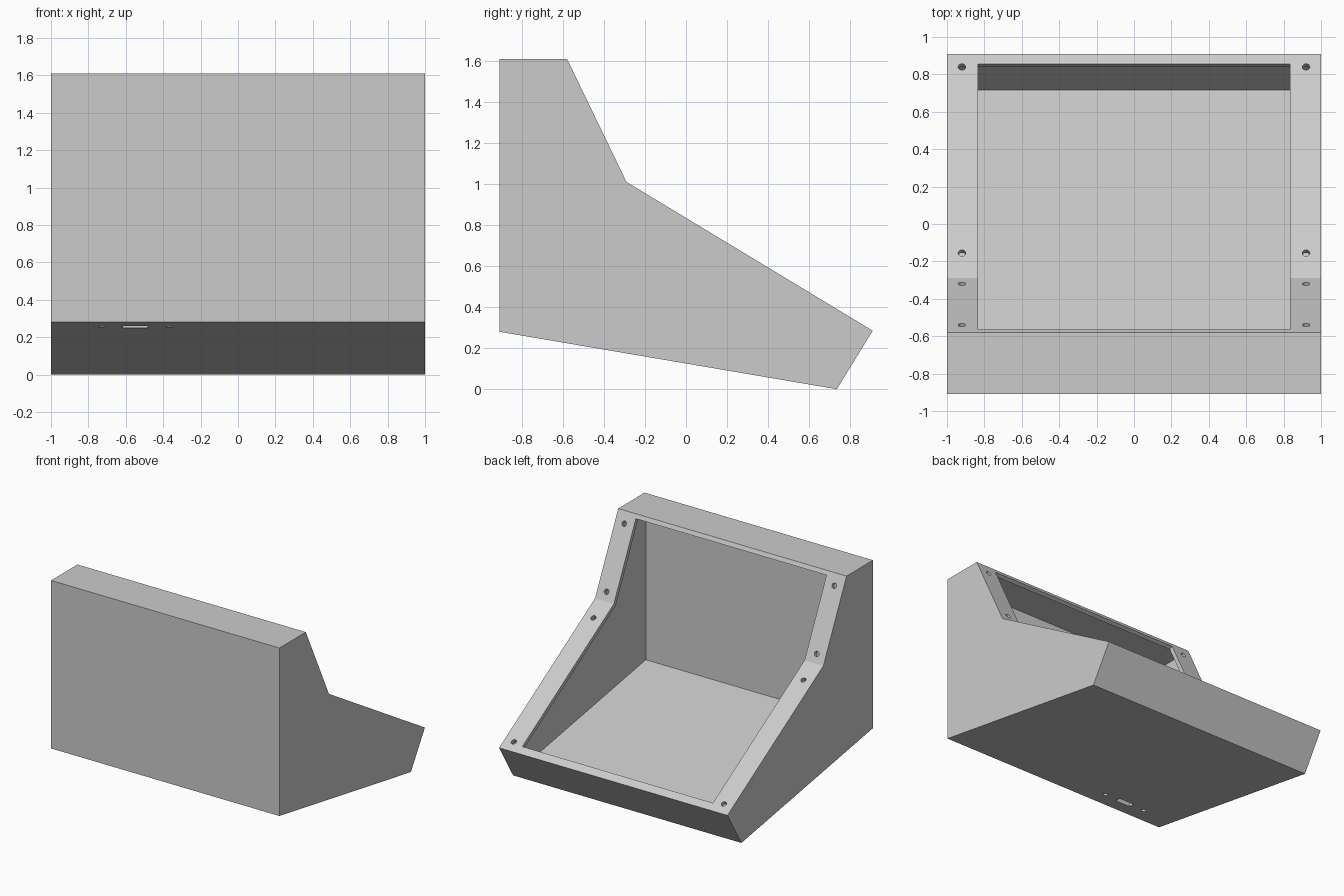
import bpy, bmesh
from mathutils import Vector, Matrix

if "Cube" in bpy.data.objects:
    bpy.data.objects.remove(bpy.data.objects["Cube"], do_unlink=True)

grey = bpy.data.materials.new("light_grey")
grey.use_nodes = True
colour = (0.6, 0.6, 0.6, 1)
grey.diffuse_color = colour
grey.node_tree.nodes["Principled BSDF"].inputs["Base Color"].default_value = colour


def finish(bm, name):
    bmesh.ops.recalc_face_normals(bm, faces=bm.faces)
    mesh = bpy.data.meshes.new(name)
    bm.to_mesh(mesh)
    bm.free()
    mesh.materials.append(grey)
    ob = bpy.data.objects.new(name, mesh)
    bpy.context.collection.objects.link(ob)
    return ob


def prism(name, profile, half):
    """Extrude a side profile of (y, z) points across the width."""
    bm = bmesh.new()
    face = bm.faces.new([bm.verts.new((-half, p[0], p[1])) for p in profile])
    geom = bmesh.ops.extrude_face_region(bm, geom=[face])["geom"]
    moved = [v for v in geom if isinstance(v, bmesh.types.BMVert)]
    bmesh.ops.translate(bm, verts=moved, vec=(2 * half, 0, 0))
    return finish(bm, name)


def cylinder(name, centre, normal, radius, depth):
    bm = bmesh.new()
    turn = Vector(normal).to_track_quat("Z", "Y").to_matrix().to_4x4()
    bmesh.ops.create_cone(bm, cap_ends=True, segments=24, radius1=radius, radius2=radius,
                          depth=depth, matrix=Matrix.Translation(centre) @ turn)
    return finish(bm, name)


def slot(name, centre, normal, size):
    bm = bmesh.new()
    turn = Vector(normal).to_track_quat("Z", "Y").to_matrix().to_4x4()
    bmesh.ops.create_cube(bm, size=1, matrix=Matrix.Translation(centre) @ turn
                          @ Matrix.Diagonal((*size, 1)))
    return finish(bm, name)


def inset(points, widths):
    """Move each edge of a clockwise profile inwards by its own width."""
    lines = []
    for i, w in enumerate(widths):
        a, b = points[i], points[(i + 1) % len(points)]
        d = (b - a).normalized()
        lines.append((a + Vector((d.y, -d.x)) * w, d))
    result = []
    for i, (p, d) in enumerate(lines):
        q, e = lines[i - 1]
        t = (q - p).cross(e) / d.cross(e)
        result.append(p + d * t)
    return result


def cut(target, cutter):
    cutter.hide_render = True
    mod = target.modifiers.new("cut", "BOOLEAN")
    mod.operation = "DIFFERENCE"
    mod.solver = "EXACT"
    mod.object = cutter
    bpy.context.view_layer.update()
    new = bpy.data.meshes.new_from_object(
        target.evaluated_get(bpy.context.evaluated_depsgraph_get()))
    target.modifiers.clear()
    target.data = new
    bpy.data.objects.remove(cutter, do_unlink=True)


# Outer side profile, from the top back corner round to the bottom back corner
outline = [Vector(p) for p in ((-0.91, 1.61), (-0.58, 1.61), (-0.29, 1.01),
                               (0.91, 0.285), (0.735, 0), (-0.91, 0.28))]
WALL, LIP = 0.036, 0.031
housing = prism("console_housing", outline, 1.0)

# Hollow interior
cut(housing, prism("cavity", inset(outline, (WALL, LIP, LIP, WALL, WALL, WALL)), 1 - WALL))

# Panel opening through both sloped faces
top, kink, low = outline[1:4]
steep, shallow = (kink - top).normalized(), (low - kink).normalized()
n_steep, n_shallow = Vector((-steep.y, steep.x)), Vector((-shallow.y, shallow.x))
first, last = top + steep * 0.034, low - shallow * 0.064
middle = n_steep + n_shallow
cut(housing, prism("opening", (first + n_steep * 0.1, kink + middle * 0.06,
                               last + n_shallow * 0.1, last - n_shallow * 0.04,
                               kink - middle * 0.03, first - n_steep * 0.04), 0.835))

# Screw holes in the side flanges
for y, start, d, n in ((-0.54, top, steep, n_steep), (-0.32, top, steep, n_steep),
                       (-0.155, kink, shallow, n_shallow), (0.84, kink, shallow, n_shallow)):
    p = start + d * ((y - start.x) / d.x)
    for side in (-1, 1):
        cut(housing, cylinder("screw_hole", (side * 0.92, p.x, p.y), (0, n.x, n.y), 0.02, 0.09))

# Connector slot and its two screw holes in the base
base = (outline[5] - outline[4]).normalized()
n_base = (0, -base.y, base.x)
p = outline[5] - base * 0.15
cut(housing, slot("connector_slot", (-0.55, p.x, p.y), n_base, (0.13, 0.055, 0.12)))
for x in (-0.73, -0.368):
    cut(housing, cylinder("connector_hole", (x, p.x, p.y), n_base, 0.018, 0.12))
